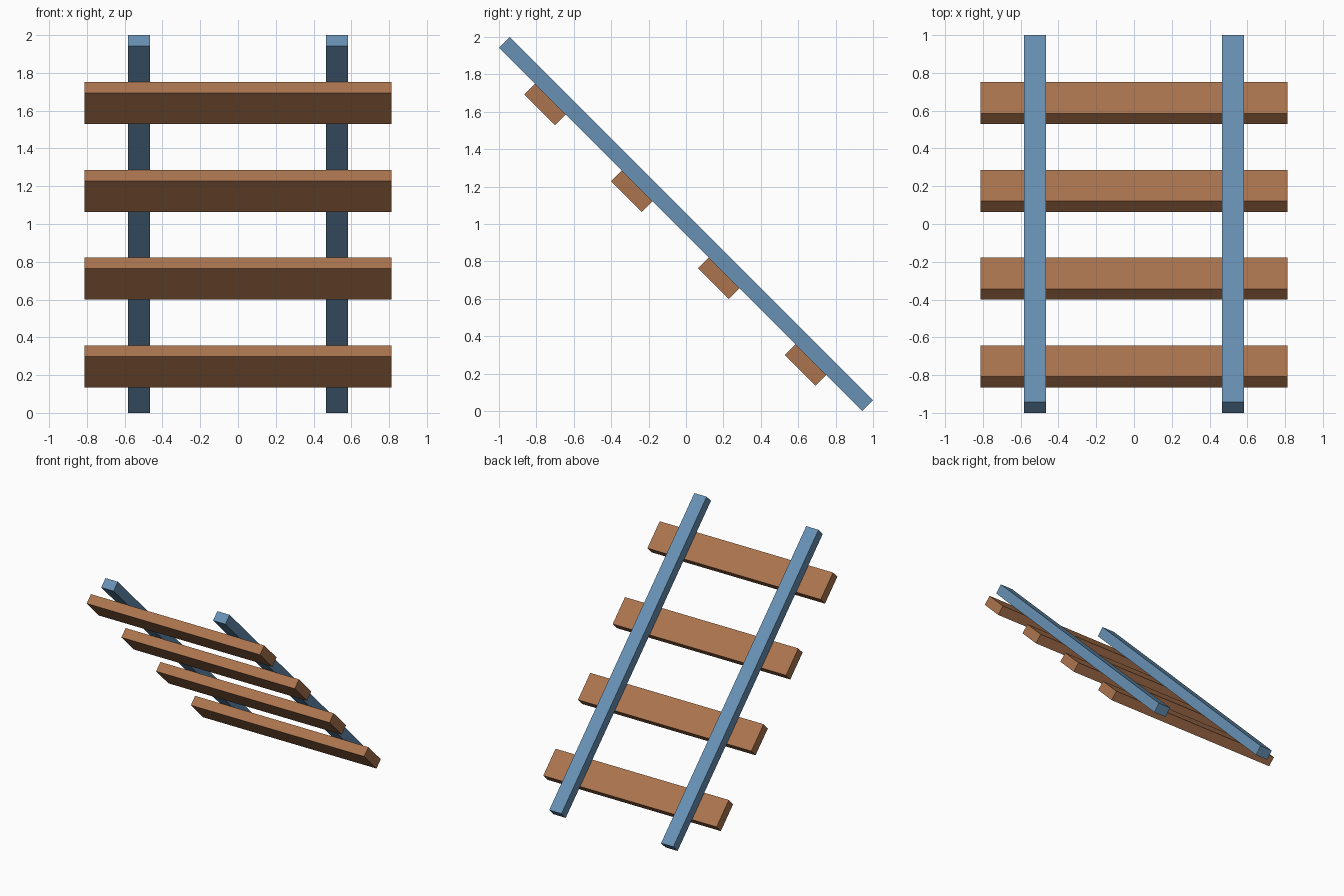
import bpy
import math
from mathutils import Matrix

cube = bpy.data.objects.get("Cube")
if cube:
    bpy.data.objects.remove(cube, do_unlink=True)


def make_material(name, rgb):
    mat = bpy.data.materials.new(name)
    mat.use_nodes = True
    mat.diffuse_color = (*rgb, 1)
    mat.node_tree.nodes["Principled BSDF"].inputs["Base Color"].default_value = (*rgb, 1)
    return mat


steel = make_material("steel blue", (0.138, 0.283, 0.456))
wood = make_material("brown wood", (0.407, 0.175, 0.077))

# Track frame: local y runs down the slope, local z is the slope's upper side
SLOPE = Matrix.Translation((0, 0, 1)) @ Matrix.Rotation(math.radians(-45), 4, 'X')
THICK = 0.081


def add_box(name, center, size, mat):
    """Flat-faced box placed in the sloping track frame."""
    bpy.ops.mesh.primitive_cube_add(size=1)
    obj = bpy.context.object
    obj.name = name
    obj.data.transform(Matrix.Diagonal((*size, 1)))
    obj.matrix_world = SLOPE @ Matrix.Translation(center)
    obj.data.materials.append(mat)
    return obj


# Two long rails
for side, x in (("left", 0.524), ("right", -0.524)):
    add_box(f"{side}_rail", (x, 0, 0), (0.115, 2.747, THICK), steel)

# Four planks fixed under the rails
for i in range(4):
    add_box(f"plank_{i + 1}", (0, (i - 1.5) * 0.657, -THICK),
            (1.624, 0.233, THICK), wood)
